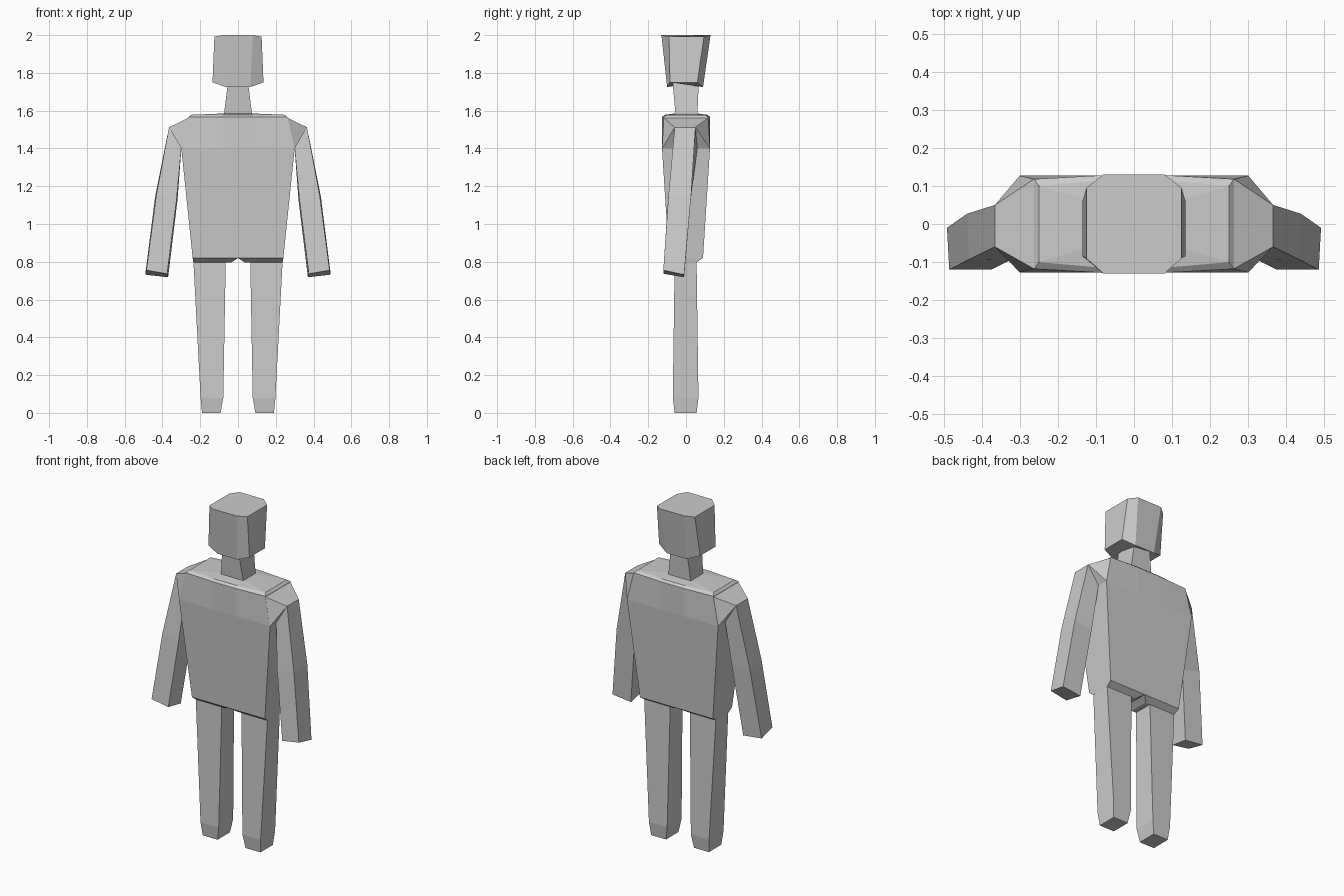
import bpy, bmesh

if "Cube" in bpy.data.objects:
    bpy.data.objects.remove(bpy.data.objects["Cube"])


def finish(name, bm, mirror=False):
    bmesh.ops.recalc_face_normals(bm, faces=bm.faces)
    me = bpy.data.meshes.new(name)
    bm.to_mesh(me)
    bm.free()
    ob = bpy.data.objects.new(name, me)
    bpy.context.collection.objects.link(ob)
    if mirror:
        m = ob.modifiers.new("mirror", 'MIRROR')
        m.use_mirror_merge = False
    return ob


def loft(name, rings, mirror=False):
    """Skin a stack of equal-length point rings and cap both ends."""
    bm = bmesh.new()
    rows = [[bm.verts.new(p) for p in r] for r in rings]
    n = len(rows[0])
    for a, b in zip(rows, rows[1:]):
        for i in range(n):
            j = (i + 1) % n
            bm.faces.new((a[i], a[j], b[j], b[i]))
    bm.faces.new(rows[0])
    bm.faces.new(rows[-1])
    return finish(name, bm, mirror)


def hull(name, pts, mirror=False):
    bm = bmesh.new()
    for p in pts:
        bm.verts.new(p)
    bmesh.ops.convex_hull(bm, input=bm.verts)
    return finish(name, bm, mirror)


def rect(x0, x1, y0, y1, z):
    return [(x0, y0, z), (x1, y0, z), (x1, y1, z), (x0, y1, z)]


def octagon(xi, xo, yf, sf, sb, yb, zf, zs, zb):
    """Front and back edges of half width xi, side edges at half width xo."""
    half = [(xi, yf, zf), (xo, sf, zs), (xo, sb, zs), (xi, yb, zb)]
    return half + [(-x, y, z) for x, y, z in reversed(half)]


# Head and neck
loft("head", [
    octagon(.065, .135, -.10, -.085, .06, .09, 1.725, 1.75, 1.725),
    octagon(.08, .125, -.13, -.09, .095, .13, 2.0, 1.992, 2.0)])
loft("neck", [rect(-.075, .075, -.055, .06, 1.575),
              rect(-.052, .052, -.072, .068, 1.76)])

# Torso
torso = [(.24, .09, .09, .82), (.30, .127, .127, 1.40),
         (.262, .118, .128, 1.566), (.25, .10, .115, 1.578)]
rings = [octagon(.08, hx, -yc, -hy, hy, yc, z, z, z) for hx, hy, yc, z in torso]
rings.append(octagon(.06, .08, -.06, -.05, .05, .06, 1.585, 1.585, 1.585))
loft("torso", rings)

# Hips bevel inward to the legs, leaving a small notch at the centre
hull("hip", rect(0, .24, -.09, .09, .82) + rect(.035, .236, -.06, .056, .797), True)

# Shoulders
hull("shoulder", [(.262, -.118, 1.562), (.262, .118, 1.562),
                  (.30, -.127, 1.40), (.30, .127, 1.40),
                  (.365, -.06, 1.512), (.365, .05, 1.512)], True)

# Arms, each ring inner front, outer front, outer back, inner back
loft("arm", [
    [(.30, -.07, 1.40), (.365, -.06, 1.512), (.365, .05, 1.512), (.30, .06, 1.40)],
    [(.325, -.095, 1.13), (.433, -.093, 1.15), (.438, .027, 1.15), (.32, .025, 1.13)],
    [(.375, -.12, .737), (.485, -.12, .755), (.491, -.01, .732), (.37, -.01, .718)]], True)

# Legs
loft("leg", [rect(.065, .236, -.06, .056, .80),
             rect(.078, .198, -.07, .066, .08),
             rect(.092, .19, -.06, .056, 0)], True)
